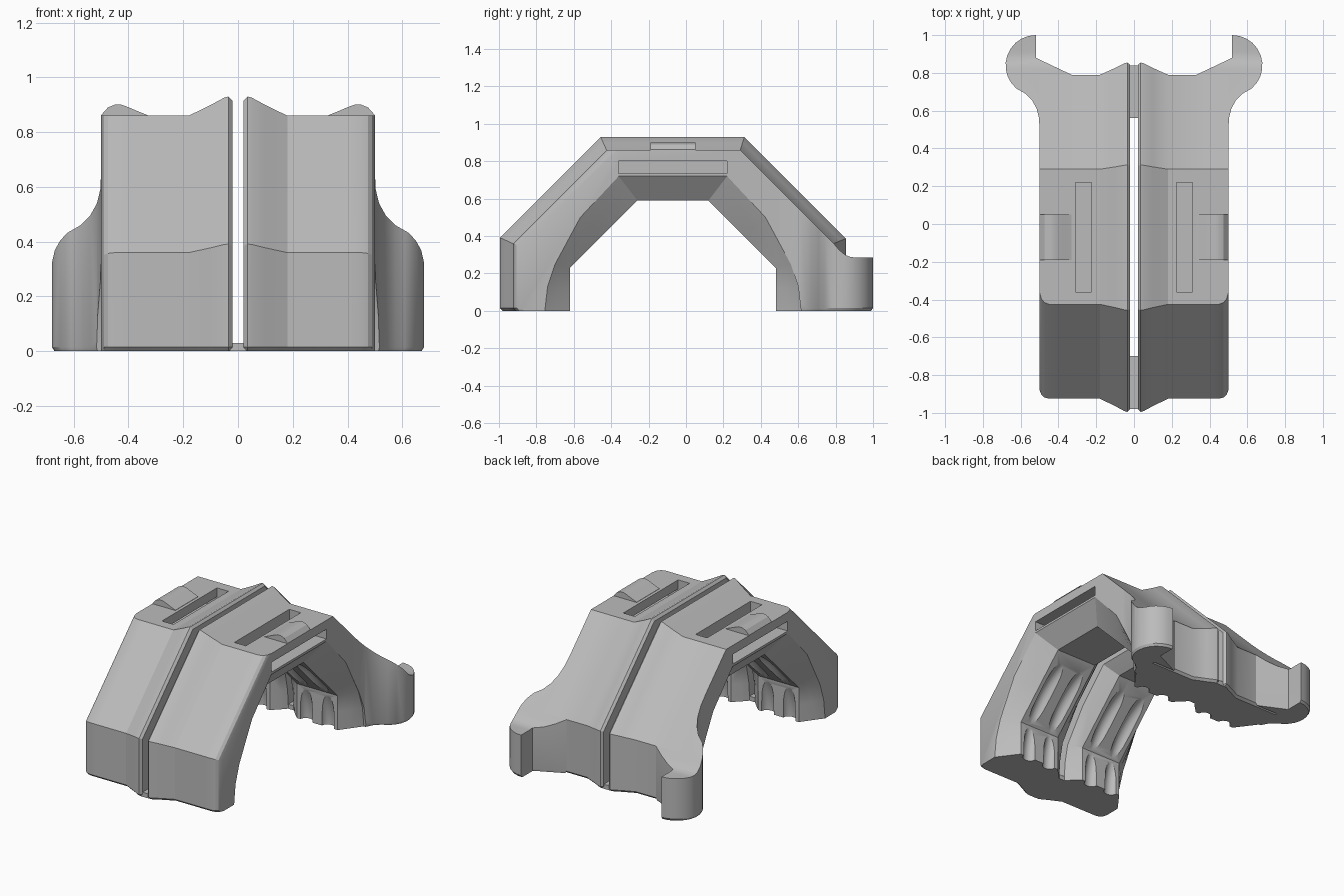
import bpy, bmesh, math

if "Cube" in bpy.data.objects:
    bpy.data.objects.remove(bpy.data.objects["Cube"])

GREY = (0.5, 0.5, 0.5, 1)
mat = bpy.data.materials.new("plain grey")
mat.use_nodes = True
mat.diffuse_color = GREY
mat.node_tree.nodes["Principled BSDF"].inputs["Base Color"].default_value = GREY


def loft(name, rings):
    """Skin a series of equal-length rings and cap both ends."""
    bm = bmesh.new()
    loops = [[bm.verts.new(p) for p in ring] for ring in rings]
    n = len(loops[0])
    for a, b in zip(loops, loops[1:]):
        for i in range(n):
            j = (i + 1) % n
            bm.faces.new((a[i], a[j], b[j], b[i]))
    bm.faces.new(loops[0][::-1])
    bm.faces.new(loops[-1])
    bmesh.ops.recalc_face_normals(bm, faces=bm.faces)
    mesh = bpy.data.meshes.new(name)
    bm.to_mesh(mesh)
    bm.free()
    mesh.materials.append(mat)
    obj = bpy.data.objects.new(name, mesh)
    bpy.context.collection.objects.link(obj)
    return obj


def box(name, x0, x1, y0, y1, z0, z1):
    ring = [(x0, y0), (x1, y0), (x1, y1), (x0, y1)]
    return loft(name, [[(x, y, z) for x, y in ring] for z in (z0, z1)])


def activate(obj):
    bpy.ops.object.select_all(action='DESELECT')
    bpy.context.view_layer.objects.active = obj
    obj.select_set(True)


def boolean(obj, cutter, operation):
    mod = obj.modifiers.new("cut", 'BOOLEAN')
    mod.object, mod.operation, mod.solver = cutter, operation, 'EXACT'
    activate(obj)
    bpy.ops.object.modifier_apply(modifier=mod.name)
    bpy.data.objects.remove(cutter)


def finish(obj, mirrored=True):
    activate(obj)
    bpy.ops.object.shade_smooth_by_angle(angle=math.radians(25))
    if mirrored:
        obj.modifiers.new("mirror", 'MIRROR').use_mirror_merge = False


# Underside of the arch: faceted core blending to a curved outer edge
CORE = [(-.62, 0), (-.62, .12), (-.62, .23), (-.45, .40), (-.26, .59)]
EDGE = [(-.755, 0), (-.74, .13), (-.70, .25), (-.565, .50), (-.36, .72)]


def underside(t):
    front = [(a + (c - a) * t, b + (d - b) * t)
             for (a, b), (c, d) in zip(CORE, EDGE)]
    back = [(-.14 - y, z) for y, z in front]
    return back + front[::-1]


def arch(ridge, rounding, t):
    """Side profile: ridge raises it, rounding pulls in the front."""
    c = .015
    yf, yb, zt = -.925 - ridge + rounding, .79 + ridge * .93, .86 + ridge
    f = 1.285 + 1.45 * ridge - rounding * 1.4
    b = 1.15 + 1.32 * ridge
    outer = [(yf + c, 0), (yf, c), (yf, yf + f), (zt - f, zt),
             (b - zt, zt), (yb, b - yb), (yb, c), (yb - c, 0)]
    # the underside list runs inner-edge-first from the back foot
    inner = underside(t)
    return outer + inner[:5] + inner[5:]


# Half of the arch, lofted from the centre slot to the side
STATIONS = [(.02, .055, 0, .6), (.035, .07, 0, .48), (.05, .066, 0, .36),
            (.1, .039, 0, 0), (.18, 0, 0, 0), (.4, 0, 0, 0), (.45, 0, 0, .5),
            (.475, 0, .007, .75), (.49, 0, .02, .9), (.5, 0, .045, 1)]
body = loft("arch_half", [[(x, y, z) for y, z in arch(a, r, t)]
                          for x, a, r, t in STATIONS])

# Strap channel: in at the top, out at the side
boolean(body, box("channel", .225, .6, -.36, .22, .735, .80), 'DIFFERENCE')
boolean(body, box("opening", .225, .31, -.36, .22, .75, 1), 'DIFFERENCE')

# Round grooves running along the inside of the arch
for x in (.17, .33):
    rings = []
    for i in range(49):
        u = math.radians(-15 + 210 * i / 48)
        rings.append([(x + .045 * math.cos(v),
                       -.07 + math.cos(u) * (.55 + .04 * math.sin(v)),
                       math.sin(u) * (.55 + .04 * math.sin(v)))
                      for v in (k * math.tau / 16 for k in range(16))])
    boolean(body, loft("groove", rings), 'DIFFERENCE')
finish(body)

# Curved hooks at the back corners
centre = (.52, .84)
plan = [(.5, .5), (.503, .56), (.515, .61), (.54, .655), (.575, .69), (.61, .71)]
plan += [(.52 + .16 * math.cos(a), .84 + .16 * math.sin(a))
         for a in (math.radians(-50 + 14 * i) for i in range(11))]
plan += [(.52, 1), (.52, .88), (.33, .79), (.5, .79)]
hook = loft("back_hook", [[(.5 + (x - .5) * s, .79 + (y - .79) * s, z)
                           for x, y in plan]
                          for s, z in ((.95, 0), (1, .015), (1, 1))])
slope = [(.29, .86), (.79, .36), (.82, .325), (.85, .30), (.88, .288),
         (.91, .285), (1.1, .285), (1.1, -.1), (.62, -.1)]
slope += underside(1)[:5]
boolean(hook, loft("hook_side", [[(x, y, z) for y, z in slope]
                                 for x in (.2, .8)]), 'INTERSECT')
finish(hook)

# Rounded bumps on top, beside the strap openings
hump = [(.33, .85), (.33, .862), (.37, .878), (.40, .891), (.425, .9),
        (.45, .9), (.475, .89), (.5, .862), (.5, .85)]
bump = loft("top_bump", [[(x, y, z) for x, z in hump] for y in (-.19, .05)])
finish(bump)

# Thin plates joining the halves under the feet
finish(box("front_joint", -.03, .03, -.98, -.70, 0, .03), False)
finish(box("back_joint", -.03, .03, .56, .84, 0, .03), False)
